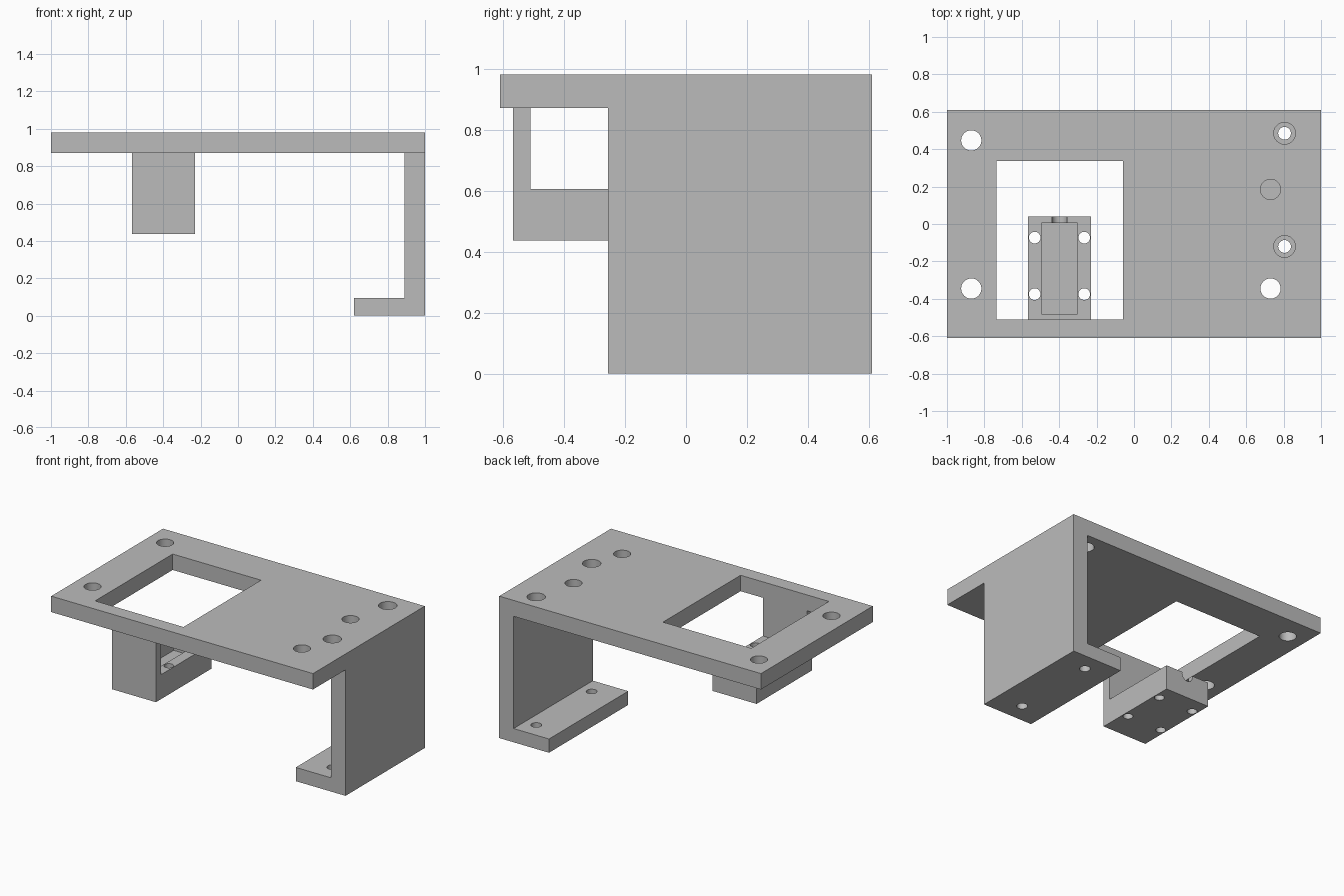
import bpy
import bmesh
import math
from mathutils import Matrix, Vector

cube = bpy.data.objects.get("Cube")
if cube:
    bpy.data.objects.remove(cube, do_unlink=True)

grey = bpy.data.materials.new("plain grey")
grey.use_nodes = True
grey.diffuse_color = (0.5, 0.5, 0.5, 1)
grey.node_tree.nodes["Principled BSDF"].inputs["Base Color"].default_value = (0.5, 0.5, 0.5, 1)


def make_object(name, bm):
    bmesh.ops.recalc_face_normals(bm, faces=bm.faces)
    mesh = bpy.data.meshes.new(name)
    bm.to_mesh(mesh)
    bm.free()
    mesh.materials.append(grey)
    obj = bpy.data.objects.new(name, mesh)
    bpy.context.collection.objects.link(obj)
    return obj


def box(name, x, y, z):
    bm = bmesh.new()
    bmesh.ops.create_cube(bm, size=1)
    for v in bm.verts:
        v.co = [(lo + hi) / 2 + c * (hi - lo) for c, (lo, hi) in zip(v.co, (x, y, z))]
    return make_object(name, bm)


def rod(name, centre, radius, depth, axis="Z"):
    bm = bmesh.new()
    turn = Matrix.Rotation(math.pi / 2, 4, "X") if axis == "Y" else Matrix()
    bmesh.ops.create_cone(bm, cap_ends=True, segments=48, radius1=radius, radius2=radius,
                          depth=depth, matrix=Matrix.Translation(centre) @ turn)
    return make_object(name, bm)


def extrude_profile(name, points, plane, start, end):
    """Extrude a closed outline; plane is 'xz' (along y) or 'yz' (along x)."""
    bm = bmesh.new()
    place = (lambda a, b: (a, start, b)) if plane == "xz" else (lambda a, b: (start, a, b))
    face = bm.faces.new([bm.verts.new(place(a, b)) for a, b in points])
    moved = bmesh.ops.extrude_face_region(bm, geom=[face])["geom"]
    step = Vector((0, end - start, 0)) if plane == "xz" else Vector((end - start, 0, 0))
    bmesh.ops.translate(bm, vec=step, verts=[v for v in moved if isinstance(v, bmesh.types.BMVert)])
    return make_object(name, bm)


def carve(obj, cutters):
    for cutter in cutters:
        cutter.hide_render = True
        mod = obj.modifiers.new("cut", "BOOLEAN")
        mod.operation = "DIFFERENCE"
        mod.solver = "EXACT"
        mod.object = cutter
        bpy.context.view_layer.objects.active = obj
        bpy.ops.object.modifier_apply(modifier=mod.name)
        bpy.data.objects.remove(cutter, do_unlink=True)
    bpy.ops.object.select_all(action="DESELECT")
    obj.select_set(True)
    bpy.ops.object.shade_smooth_by_angle(angle=math.radians(30))


TOP, UNDER = 0.98, 0.87
foot_holes = [(0.805, 0.485), (0.805, -0.12)]

# Top plate with its window, mounting holes and screwdriver access holes
plate = box("top_plate", (-1, 1), (-0.61, 0.61), (UNDER, TOP))
mounts = [(-0.87, 0.447), (-0.87, -0.345), (0.73, -0.345), (0.73, 0.185)]
cutters = [box("window_cutter", (-0.735, -0.06), (-0.51, 0.337), (0.8, 1.1))]
cutters += [rod("mount_cutter", (x, y, TOP), 0.054, 0.5) for x, y in mounts]
cutters += [rod("access_cutter", (x, y, TOP), 0.058, 0.5) for x, y in foot_holes]
carve(plate, cutters)

# Side wall and inward foot, one L-shaped extrusion
leg = extrude_profile("side_wall_and_foot",
                      [(1, UNDER), (0.89, UNDER), (0.89, 0.095), (0.62, 0.095), (0.62, 0), (1, 0)],
                      "xz", -0.255, 0.61)
carve(leg, [rod("foot_cutter", (x, y, 0), 0.034, 0.5) for x, y in foot_holes])

# Hanging L-shaped holder below the window
LOW, SHELF = 0.437, 0.606
holder = extrude_profile("hanging_holder",
                         [(-0.567, UNDER), (-0.567, LOW), (0.04, LOW), (0.04, SHELF),
                          (-0.51, SHELF), (-0.51, UNDER)], "yz", -0.567, -0.23)

# Pocket, cable groove and four screw holes in the holder
cutters = [box("pocket_cutter", (-0.495, -0.303), (-0.48, 0.005), (SHELF - 0.1, SHELF + 0.1)),
           rod("groove_cutter", (-0.398, 0.05, SHELF - 0.01), 0.041, 0.16, "Y")]
cutters += [rod("screw_cutter", (x, y, LOW), 0.031, 0.6)
            for x in (-0.531, -0.266) for y in (-0.073, -0.375)]
carve(holder, cutters)
